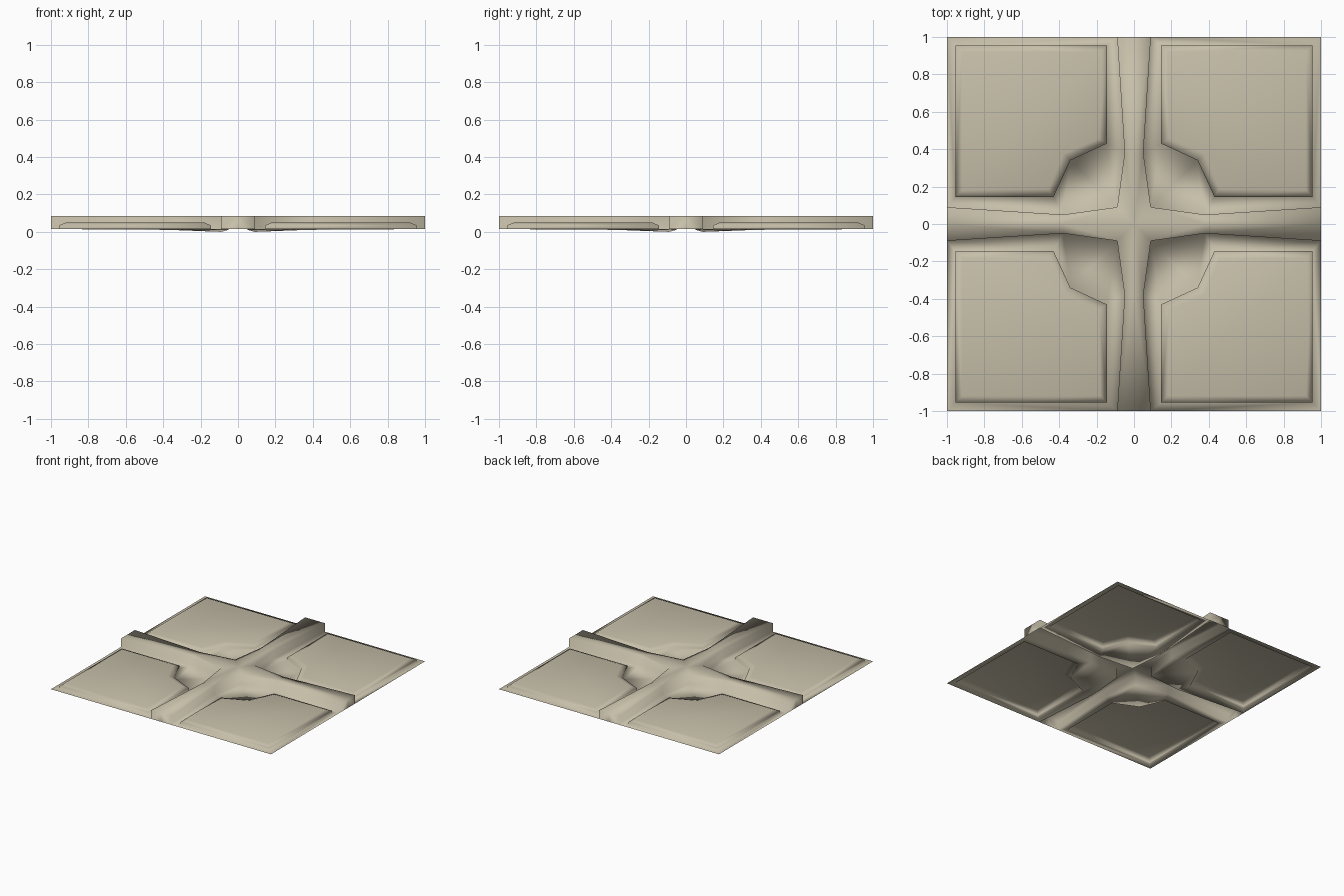
import bpy, bmesh

if "Cube" in bpy.data.objects:
    bpy.data.objects.remove(bpy.data.objects["Cube"])

stone = bpy.data.materials.new("warm beige stone")
stone.diffuse_color = (0.57, 0.52, 0.40, 1)
stone.use_nodes = True
stone.node_tree.nodes["Principled BSDF"].inputs["Base Color"].default_value = stone.diffuse_color

TOP, FLOOR, LIP = 0.085, 0.015, 0.035
bm = bmesh.new()


def verts(points):
    return [bm.verts.new(p) for p in points]


def strip(a, b):
    """Quads joining two rows of vertices."""
    for i in range(len(a) - 1):
        bm.faces.new((a[i], a[i + 1], b[i + 1], b[i]))


# One quarter of the tile: plan outlines of the ridge side and the panel
side = [(1, .09), (.38, .05), (.09, .09), (.05, .38), (.09, 1)]
axis = [(1, 0), (.38, 0), (0, 0), (0, .38), (0, 1)]
panel = [(.955, .145), (.43, .145), (.34, .34), (.145, .43), (.145, .955)]
foot_z = [FLOOR, .011, 0, .011, FLOOR]

# Cross ridge: flat top, upright sides and closed ends, hollow below
mid = verts([(x, y, TOP) for x, y in axis])
rim = verts([(x, y, TOP) for x, y in side])
foot = verts([(x, y, z) for (x, y), z in zip(side, foot_z)])
strip(mid, rim)
strip(rim, foot)
for i in (0, -1):
    low = bm.verts.new((*axis[i], FLOOR))
    bm.faces.new((mid[i], rim[i], foot[i], low))

# Floor between ridge, panel and outer border
low_panel = verts([(x, y, FLOOR) for x, y in panel])
corner, panel_corner = verts([(1, 1, FLOOR), (.955, .955, FLOOR)])
strip(foot, low_panel)
bm.faces.new((foot[-1], corner, panel_corner, low_panel[-1]))
bm.faces.new((corner, foot[0], low_panel[0], panel_corner))

# Raised panel: upright lip, then a sloped border up to the cap
loop = low_panel + [panel_corner]
lip = verts([(v.co.x, v.co.y, LIP) for v in loop])
strip(loop + loop[:1], lip + lip[:1])
cap = bm.faces.new(list(reversed(lip)))
bm.normal_update()
if cap.normal.z < 0:
    cap.normal_flip()
bmesh.ops.inset_individual(bm, faces=[cap], thickness=.05, depth=.015)

# Consistent upward normals, smooth all over
bmesh.ops.recalc_face_normals(bm, faces=bm.faces[:])
bm.normal_update()
if cap.normal.z < 0:
    bmesh.ops.reverse_faces(bm, faces=bm.faces[:])
for f in bm.faces:
    f.smooth = True

mesh = bpy.data.meshes.new("floor_tile")
bm.to_mesh(mesh)
bm.free()
mesh.materials.append(stone)
tile = bpy.data.objects.new("floor_tile", mesh)
bpy.context.collection.objects.link(tile)

# Mirror the quarter into the full tile
mirror = tile.modifiers.new("mirror_quarters", 'MIRROR')
mirror.use_axis = (True, True, False)
mirror.use_clip = True
mirror.merge_threshold = .001
